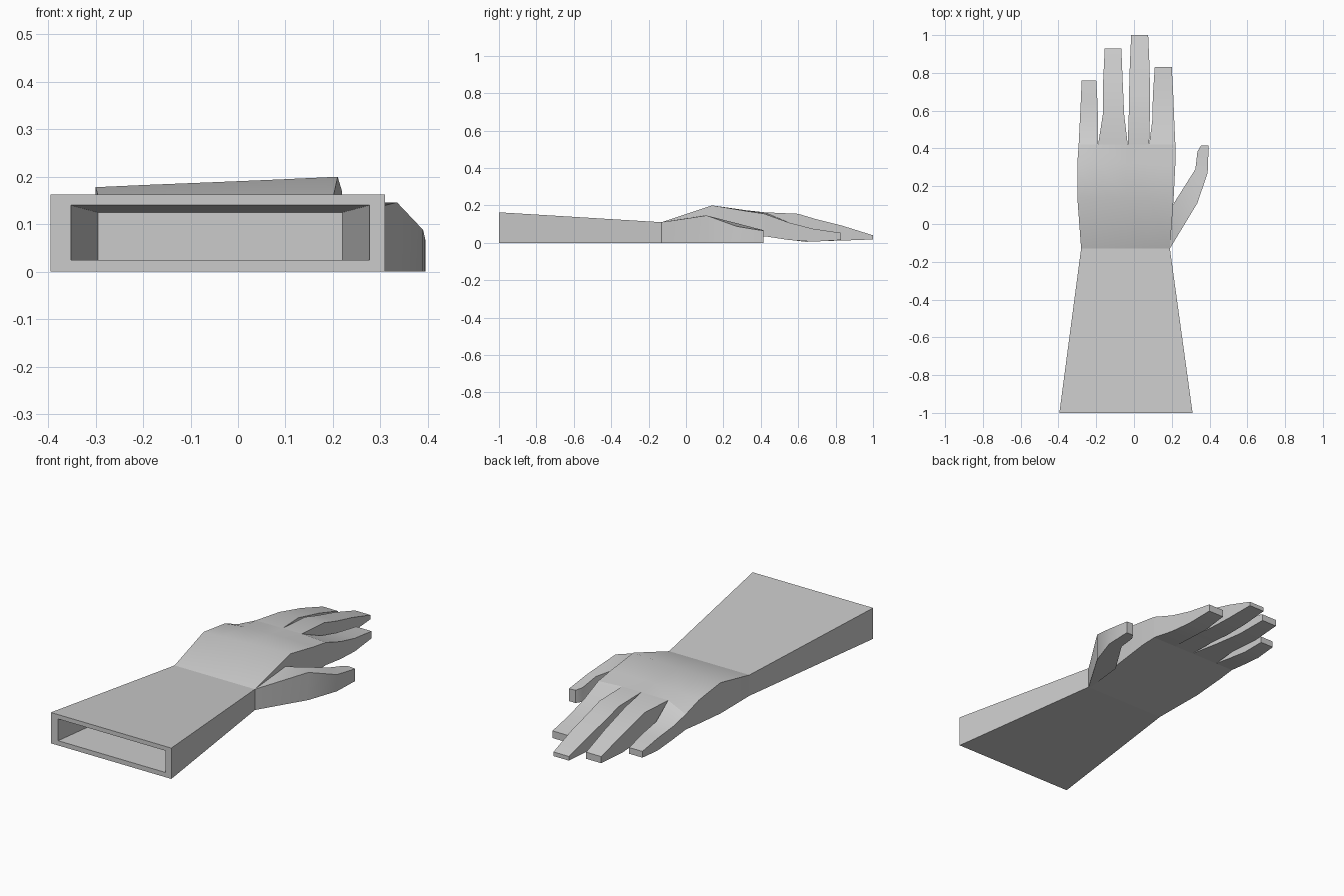
import bpy, bmesh

if "Cube" in bpy.data.objects:
    bpy.data.objects.remove(bpy.data.objects["Cube"])

grey = bpy.data.materials.new("plain_grey")
grey.diffuse_color = (0.6, 0.6, 0.6, 1)
grey.use_nodes = True
grey.node_tree.nodes["Principled BSDF"].inputs["Base Color"].default_value = grey.diffuse_color


def loft(name, rings, cap_start=True, cap_end=True):
    """Skin a row of equal-sized closed rings into one object."""
    bm = bmesh.new()
    rows = [[bm.verts.new(p) for p in ring] for ring in rings]
    for a, b in zip(rows, rows[1:]):
        for i in range(len(a)):
            j = (i + 1) % len(a)
            bm.faces.new((a[i], a[j], b[j], b[i]))
    if cap_start:
        bm.faces.new(rows[0][::-1])
    if cap_end:
        bm.faces.new(rows[-1])
    # every ring runs counter-clockwise seen from the front, so flip outward
    bmesh.ops.reverse_faces(bm, faces=bm.faces[:]) if not (cap_start and cap_end) \
        else bmesh.ops.recalc_face_normals(bm, faces=bm.faces[:])
    if not (cap_start and cap_end):
        bmesh.ops.recalc_face_normals(bm, faces=bm.faces[:])
    mesh = bpy.data.meshes.new(name)
    bm.to_mesh(mesh)
    bm.free()
    mesh.materials.append(grey)
    obj = bpy.data.objects.new(name, mesh)
    bpy.context.collection.objects.link(obj)
    bpy.ops.object.select_all(action='DESELECT')
    obj.select_set(True)
    bpy.context.view_layer.objects.active = obj
    bpy.ops.object.shade_smooth_by_angle(angle=0.45)
    return obj


def box_ring(y, x0, x1, z0, z1):
    return [(x0, y, z0), (x1, y, z0), (x1, y, z1), (x0, y, z1)]


# Forearm: wrist to open end, over the rim and into the tapering pocket
loft("forearm_sleeve", [
    box_ring(-0.13, -0.28, 0.19, 0, 0.11),
    box_ring(-1.0, -0.395, 0.31, 0, 0.163),
    box_ring(-1.0, -0.352, 0.277, 0.025, 0.14),
    box_ring(-0.58, -0.295, 0.22, 0.025, 0.125),
], cap_start=False)


# Palm: columns line up with the gaps between the fingers
def palm_ring(y, xs, z0, tops):
    n = len(xs)
    return ([(x, y, z0) for x in xs] +
            [(xs[i], y, tops[i]) for i in reversed(range(n))])


loft("palm", [
    palm_ring(-0.13, (-0.28, -0.18, -0.04, 0.07, 0.19), 0, [0.11] * 5),
    palm_ring(0.14, (-0.30, -0.19, -0.04, 0.08, 0.21), 0.015,
              (0.178, 0.183, 0.189, 0.194, 0.20)),
    palm_ring(0.32, (-0.30, -0.19, -0.035, 0.08, 0.219), 0.03,
              (0.155, 0.168, 0.173, 0.174, 0.17)),
    palm_ring(0.42, (-0.293, -0.19, -0.033, 0.08, 0.219), 0.035,
              (0.115, 0.162, 0.163, 0.163, 0.155)),
], False, False)

# Fingers: each section is y, left x, right x, bottom z, top z
fingers = {
    "little_finger": [(0.52, -0.288, -0.19, 0.02, 0.088),
                      (0.64, -0.282, -0.193, 0.005, 0.07),
                      (0.76, -0.277, -0.20, 0.012, 0.045)],
    "ring_finger": [(0.58, -0.165, -0.052, 0.025, 0.152),
                    (0.76, -0.163, -0.06, 0.01, 0.105),
                    (0.93, -0.155, -0.067, 0.015, 0.05)],
    "middle_finger": [(0.60, -0.027, 0.085, 0.025, 0.155),
                      (0.70, -0.026, 0.085, 0.015, 0.125),
                      (0.84, -0.022, 0.082, 0.012, 0.09),
                      (1.0, -0.015, 0.075, 0.018, 0.04)],
    "index_finger": [(0.55, 0.097, 0.213, 0.015, 0.108),
                     (0.68, 0.10, 0.208, 0.006, 0.075),
                     (0.83, 0.11, 0.20, 0.015, 0.053)],
}
roots = {
    "little_finger": (-0.293, -0.19, 0.115, 0.162),
    "ring_finger": (-0.19, -0.033, 0.162, 0.163),
    "middle_finger": (-0.033, 0.08, 0.163, 0.163),
    "index_finger": (0.08, 0.219, 0.163, 0.155),
}
for name, sections in fingers.items():
    x0, x1, zl, zr = roots[name]
    root = [(x0, 0.42, 0.035), (x1, 0.42, 0.035), (x1, 0.42, zr), (x0, 0.42, zl)]
    loft(name, [root] + [box_ring(*s) for s in sections], cap_start=False)


# Thumb: inner and outer edge points with their top heights, flat on the ground
def thumb_ring(inner, outer):
    (xi, yi, zi), (xo, yo, zo) = inner, outer
    return [(xi, yi, 0), (xo, yo, 0), (xo, yo, zo), (xi, yi, zi)]


loft("thumb", [
    thumb_ring((0.18, -0.12, 0.11), (0.19, -0.13, 0.11)),
    thumb_ring((0.205, 0.10, 0.146), (0.335, 0.11, 0.146)),
    thumb_ring((0.325, 0.29, 0.10), (0.39, 0.27, 0.088)),
    thumb_ring((0.336, 0.385, 0.075), (0.394, 0.38, 0.07)),
    thumb_ring((0.355, 0.415, 0.068), (0.395, 0.415, 0.065)),
])
